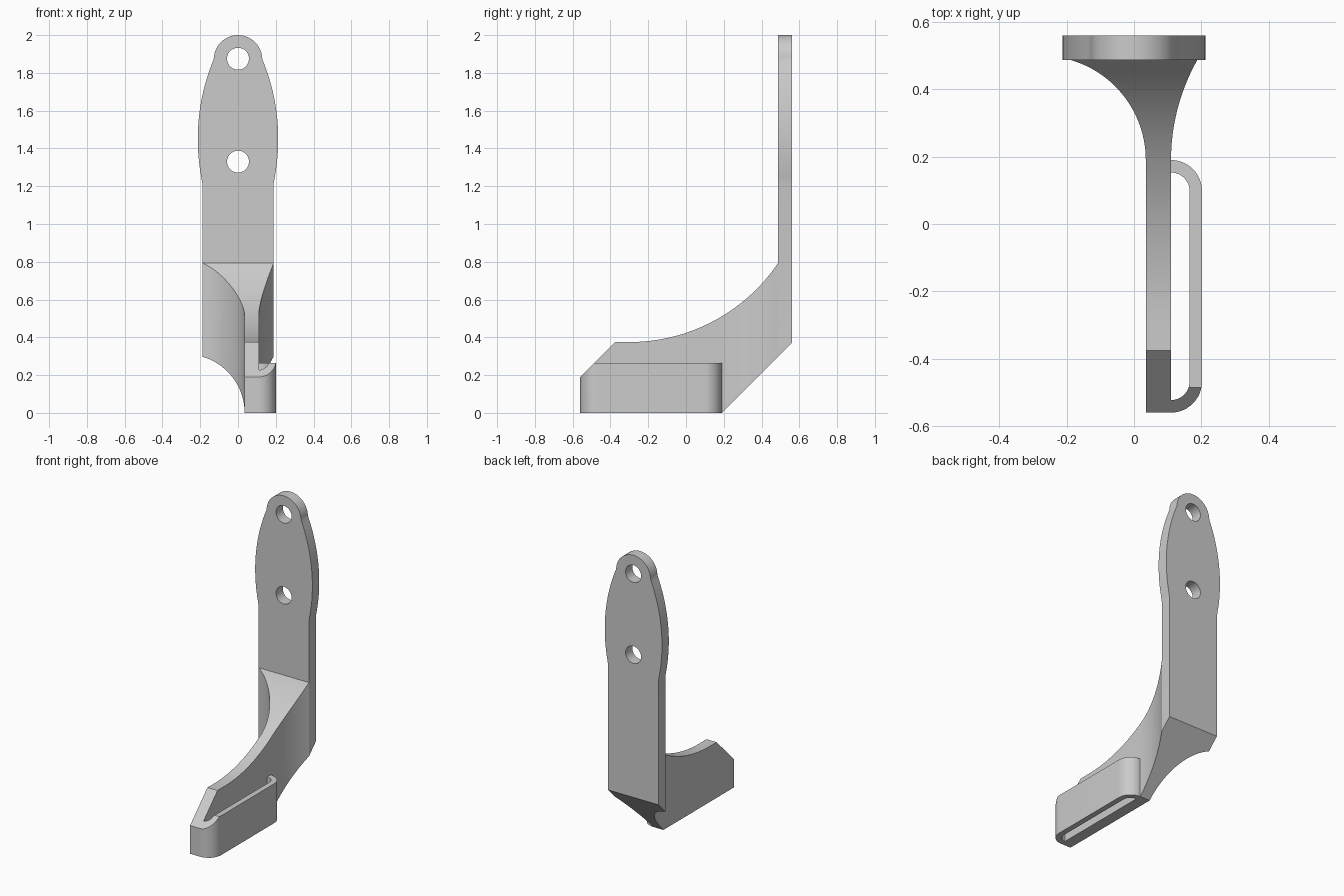
import bpy, bmesh
from math import sin, cos, pi, asin, atan2, radians

if "Cube" in bpy.data.objects:
    bpy.data.objects.remove(bpy.data.objects["Cube"])

grey = bpy.data.materials.new("plain grey")
grey.use_nodes = True
colour = (0.6, 0.6, 0.6, 1)
grey.diffuse_color = colour
grey.node_tree.nodes["Principled BSDF"].inputs["Base Color"].default_value = colour

PLACE = {"x": lambda a, b, d: (d, a, b),
         "y": lambda a, b, d: (a, d, b),
         "z": lambda a, b, d: (a, b, d)}


def arc(cx, cy, r, start, end, steps=16):
    return [(cx + r * cos(start + (end - start) * i / steps),
             cy + r * sin(start + (end - start) * i / steps)) for i in range(steps + 1)]


def prism(name, outline, axis, low, high):
    """Extrude a closed outline along an axis."""
    bm = bmesh.new()
    face = bm.faces.new([bm.verts.new(PLACE[axis](a, b, low)) for a, b in outline])
    ext = bmesh.ops.extrude_face_region(bm, geom=[face])
    verts = [v for v in ext["geom"] if isinstance(v, bmesh.types.BMVert)]
    bmesh.ops.translate(bm, verts=verts, vec=PLACE[axis](0, 0, high - low))
    bmesh.ops.recalc_face_normals(bm, faces=bm.faces)
    mesh = bpy.data.meshes.new(name)
    bm.to_mesh(mesh)
    bm.free()
    mesh.materials.append(grey)
    obj = bpy.data.objects.new(name, mesh)
    bpy.context.collection.objects.link(obj)
    return obj


def activate(obj):
    bpy.ops.object.select_all(action="DESELECT")
    obj.select_set(True)
    bpy.context.view_layer.objects.active = obj


def combine(obj, cutter, operation):
    mod = obj.modifiers.new("cut", "BOOLEAN")
    mod.operation, mod.solver, mod.object = operation, "EXACT", cutter
    activate(obj)
    bpy.ops.object.modifier_apply(modifier=mod.name)
    bpy.data.objects.remove(cutter)


FRONT, BACK, PLATE = -0.56, 0.56, 0.487    # depth limits and plate front
INNER, OUTER = 0.035, 0.11                 # arm sides
FLARE, HALF = 0.19, 0.188                  # flare start, plate half width

# Arm: flared plan trimmed by the side profile
rise = PLATE - FLARE


def flare(x, side, target):
    dx = abs(target - x)
    r = (dx * dx + rise * rise) / (2 * dx)
    return [(x + side * (r - px), FLARE + py)
            for px, py in arc(0, 0, r, 0, asin(rise / r), 24)]


plan = [(INNER, FRONT), (OUTER, FRONT)] + flare(OUTER, 1, HALF) + flare(INNER, -1, -HALF)[::-1]
arm = prism("arm", plan, "z", -0.1, 1)
R = 0.95
sweep = arc(-0.3, 0.375 + R, R, -pi / 2, -pi / 2 + asin((PLATE + 0.3) / R), 32)
side = [(FRONT - 0.01, 0), (FLARE, 0), (PLATE + 0.01, PLATE + 0.01 - FLARE),
        (PLATE + 0.01, sweep[-1][1])] + sweep[::-1] + [(-0.375, 0.375), (FRONT - 0.01, 0.18)]
combine(arm, prism("side_cutter", side, "x", -0.5, 0.5), "INTERSECT")

# Back plate: straight strap, bulged upper part, rounded tip
TOP, TIP = 1.872, 0.128
B, BZ, BULGE = 1.1, 1.45, 0.213
bulge = arc(BULGE - B, BZ, B, asin((1.21 - BZ) / B), asin((TOP - BZ) / B), 20)
right = [(HALF, 0.2), (HALF, 1.21)] + bulge[1:]
tip = arc(0, TOP, TIP, 0.05, pi - 0.05, 28)
plate = prism("back_plate", right + tip + [(-x, z) for x, z in right[::-1]], "y", PLATE, BACK)
below = [(PLATE - 0.1, 0.1), (BACK + 0.1, 0.1), (BACK + 0.1, BACK + 0.1 - FLARE),
         (PLATE - 0.1, PLATE - 0.1 - FLARE)]
combine(plate, prism("slope_cutter", below, "x", -0.5, 0.5), "DIFFERENCE")
for z in (1.33, 1.875):
    hole = arc(0, z, 0.058, 0, 2 * pi, 40)[:-1]
    combine(plate, prism("hole_cutter", hole, "y", PLATE - 0.1, BACK + 0.1), "DIFFERENCE")

# Side loop: rounded strip with a sloped front corner
CORNER, WALL = 0.092, 0.037


def loop_path(inset):
    r = CORNER - inset
    return (arc(OUTER, FRONT + CORNER, r, -pi / 2, 0, 12)
            + arc(OUTER, FLARE - CORNER, r, 0, pi / 2, 12))


loop = prism("side_loop", loop_path(0) + loop_path(WALL)[::-1], "z", 0, 0.265)
wedge = [(FRONT - 0.1, 0.09), (FRONT + 0.2, 0.39), (FRONT - 0.1, 0.39)]
combine(loop, prism("wedge_cutter", wedge, "x", -0.5, 0.5), "DIFFERENCE")

for part in (arm, plate, loop):
    activate(part)
    bpy.ops.object.shade_smooth_by_angle(angle=radians(30))
